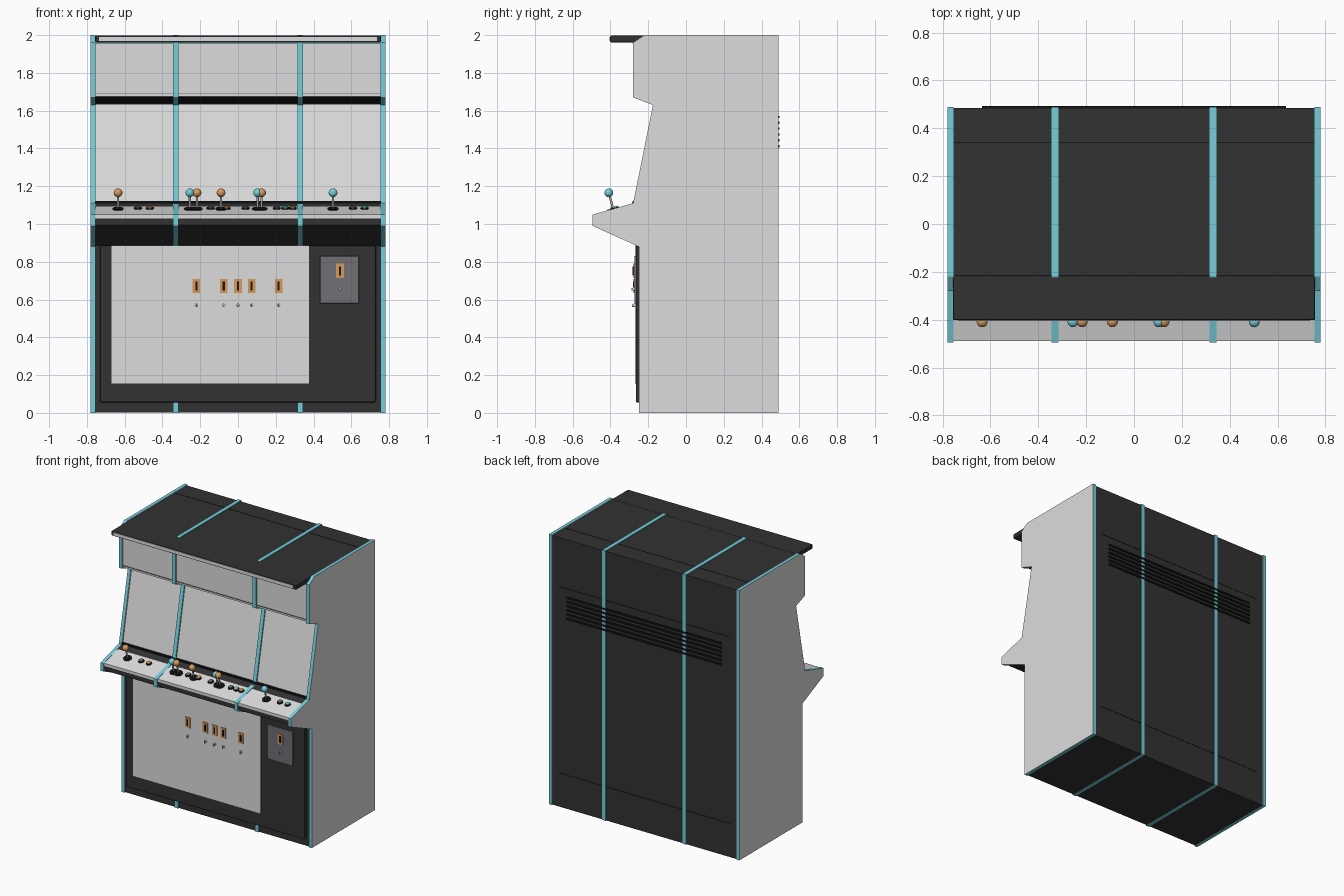
import bpy, bmesh, math
from mathutils import Vector, Matrix

cube = bpy.data.objects.get("Cube")
if cube:
    bpy.data.objects.remove(cube, do_unlink=True)


def material(name, r, g, b):
    m = bpy.data.materials.new(name)
    m.use_nodes = True
    m.diffuse_color = (r, g, b, 1)
    bsdf = m.node_tree.nodes["Principled BSDF"]
    bsdf.inputs["Base Color"].default_value = (r, g, b, 1)
    bsdf.inputs["Roughness"].default_value = 0.6
    return m


LIGHT = material("light grey", 0.72, 0.72, 0.73)
DARK = material("charcoal", 0.032, 0.032, 0.032)
BLACK = material("black", 0.008, 0.008, 0.008)
TEAL = material("teal", 0.18, 0.62, 0.70)
ORANGE = material("orange", 0.68, 0.32, 0.10)
SLATE = material("slate grey", 0.16, 0.16, 0.18)
METAL = material("metal", 0.5, 0.5, 0.5)


def finish(name, bm, *mats):
    bmesh.ops.recalc_face_normals(bm, faces=bm.faces)
    mesh = bpy.data.meshes.new(name)
    bm.to_mesh(mesh)
    bm.free()
    for m in mats:
        mesh.materials.append(m)
    ob = bpy.data.objects.new(name, mesh)
    bpy.context.collection.objects.link(ob)
    return ob


def prism(name, profile, x0, x1, cap_mat, rim_mat):
    """Extrude a (y, z) outline along x; caps and rim take their own colour."""
    bm = bmesh.new()
    base = bm.faces.new([bm.verts.new((x0, y, z)) for y, z in profile])
    out = bmesh.ops.extrude_face_region(bm, geom=[base])["geom"]
    moved = [v for v in out if isinstance(v, bmesh.types.BMVert)]
    bmesh.ops.translate(bm, verts=moved, vec=(x1 - x0, 0, 0))
    bm.normal_update()
    for f in bm.faces:
        f.material_index = 0 if abs(f.normal.x) > 0.9 else 1
    return finish(name, bm, cap_mat, rim_mat)


def box(name, x, y, z, mat, bevel=0):
    bm = bmesh.new()
    bmesh.ops.create_cube(bm, size=1)
    for v in bm.verts:
        v.co = Vector([(r[0] + r[1]) / 2 + c * (r[1] - r[0]) for r, c in zip((x, y, z), v.co)])
    ob = finish(name, bm, mat)
    if bevel:
        mod = ob.modifiers.new("bevel", "BEVEL")
        mod.width = bevel
        mod.segments = 2
    return ob


def slab(name, a, b, depth, mat, half=0.757):
    """Sheet between two (y, z) points, thickened into the cabinet."""
    a, b = Vector(a), Vector(b)
    d = (b - a).normalized()
    n = Vector((d.y, -d.x)) * depth
    return prism(name, [a, b, b + n, a + n], -half, half, mat, mat)


def smooth(ob):
    bpy.ops.object.select_all(action="DESELECT")
    ob.select_set(True)
    bpy.context.view_layer.objects.active = ob
    bpy.ops.object.shade_smooth_by_angle()


def cylinder(name, frame, r, h0, h1, mat, r2=None):
    bm = bmesh.new()
    bmesh.ops.create_cone(bm, cap_ends=True, segments=20, radius1=r, radius2=r if r2 is None else r2,
                          depth=h1 - h0, matrix=frame @ Matrix.Translation((0, 0, (h0 + h1) / 2)))
    smooth(finish(name, bm, mat))


# Cabinet side panels and dividers, all cut to one outline
outline = [(0.49, 0), (0.49, 2), (-0.22, 2), (-0.28, 1.96), (-0.28, 1.67), (-0.175, 1.63),
           (-0.28, 1.11), (-0.495, 1.05), (-0.495, 0.99), (-0.25, 0.88), (-0.25, 0)]
for side, word in ((1, "left"), (-1, "right")):
    prism(word + "_side_panel", outline, side * 0.755, side * 0.78, LIGHT, TEAL)
    prism(word + "_divider", outline, side * 0.33 - 0.014, side * 0.33 + 0.014, TEAL, TEAL)

# Dark carcass filling the bays
inner = [(0.484, 0.001), (0.484, 1.994), (-0.22, 1.994), (-0.262, 1.955), (-0.262, 1.68),
         (-0.158, 1.642), (-0.262, 1.118), (-0.484, 1.038), (-0.484, 0.995),
         (-0.242, 0.887), (-0.242, 0.001)]
prism("carcass", inner, -0.757, 0.757, DARK, DARK)

# Marquee, screens and control panel
slab("marquee_panel", (-0.268, 1.675), (-0.268, 1.957), 0.02, LIGHT)
box("marquee_retainer", (-0.755, 0.755), (-0.272, -0.262), (1.687, 1.692), SLATE)
slab("marquee_underside", (-0.163, 1.637), (-0.268, 1.675), 0.012, BLACK)
slab("screen_glass", (-0.267, 1.122), (-0.165, 1.632), 0.02, LIGHT)
slab("control_panel", (-0.489, 1.05), (-0.277, 1.108), 0.015, LIGHT)
box("control_panel_lip", (-0.757, 0.757), (-0.489, -0.47), (1.03, 1.05), LIGHT)
box("screen_base_strip", (-0.757, 0.757), (-0.282, -0.255), (1.106, 1.122), BLACK)

# Overhanging canopy with lit front strip
box("canopy", (-0.757, 0.757), (-0.402, -0.215), (1.962, 1.997), DARK, 0.006)
box("canopy_front_strip", (-0.735, 0.735), (-0.405, -0.398), (1.969, 1.991), LIGHT)
box("canopy_trim", (-0.757, 0.757), (-0.282, -0.262), (1.956, 1.963), TEAL)

# Lower front: door, pale panel and coin hatch
box("front_door", (-0.73, 0.73), (-0.266, -0.235), (0.055, 0.885), DARK, 0.008)
box("front_panel", (-0.67, 0.375), (-0.271, -0.26), (0.155, 0.885), LIGHT)
box("coin_hatch", (0.435, 0.64), (-0.273, -0.26), (0.58, 0.83), SLATE, 0.003)


def coin_slot(i, x, z, lock_z, y):
    tag = str(i)
    box("coin_plate_" + tag, (x - 0.02, x + 0.02), (y - 0.006, y), (z - 0.038, z + 0.038), ORANGE)
    box("coin_slit_" + tag, (x - 0.006, x + 0.006), (y - 0.009, y), (z - 0.024, z + 0.024), BLACK)
    facing = Matrix.Translation((x, y, lock_z)) @ Matrix.Rotation(math.pi / 2, 4, "X")
    cylinder("coin_lock_" + tag, facing, 0.009, 0, 0.008, LIGHT)
    box("lock_key_" + tag, (x - 0.002, x + 0.002), (y - 0.016, y), (lock_z - 0.01, lock_z + 0.004), METAL)


for i, x in enumerate((-0.22, -0.075, 0, 0.072, 0.215)):
    coin_slot(i, x, 0.672, 0.57, -0.271)
coin_slot(5, 0.54, 0.752, 0.657, -0.273)

# Joysticks and buttons, set square to the sloping control panel
TILT = math.atan2(0.058, 0.212)


def panel_frame(x, y):
    z = 1.05 + (y + 0.489) * math.tan(TILT)
    return Matrix.Translation((x, y, z)) @ Matrix.Rotation(TILT, 4, "X")


def joystick(i, x, mat):
    frame = panel_frame(x, -0.385)
    tag = str(i)
    cylinder("joystick_base_" + tag, frame, 0.03, -0.002, 0.005, BLACK)
    cylinder("joystick_collar_" + tag, frame, 0.017, 0.004, 0.012, BLACK, 0.009)
    cylinder("joystick_shaft_" + tag, frame, 0.006, 0, 0.085, METAL)
    bm = bmesh.new()
    bmesh.ops.create_uvsphere(bm, u_segments=20, v_segments=12, radius=0.023,
                              matrix=frame @ Matrix.Translation((0, 0, 0.09)))
    smooth(finish("joystick_ball_" + tag, bm, mat))


sticks = ((-0.635, ORANGE), (-0.255, TEAL), (-0.217, ORANGE), (-0.09, ORANGE),
          (0.104, TEAL), (0.125, ORANGE), (0.503, TEAL))
for i, (x, mat) in enumerate(sticks):
    joystick(i, x, mat)

buttons = ((-0.53, SLATE), (-0.467, ORANGE), (-0.145, SLATE), (-0.06, ORANGE), (0.04, SLATE),
           (0.205, SLATE), (0.25, TEAL), (0.29, ORANGE), (0.608, SLATE), (0.67, TEAL))
for i, (x, mat) in enumerate(buttons):
    frame = panel_frame(x, -0.375)
    cylinder("button_ring_" + str(i), frame, 0.021, -0.002, 0.006, BLACK)
    cylinder("button_cap_" + str(i), frame, 0.015, 0, 0.012, mat)

# Back: service panel seams and ventilation slats
for name, z in (("upper_back_seam", 1.63), ("lower_back_seam", 0.25)):
    box(name, (-0.7, 0.7), (0.48, 0.486), (z - 0.002, z + 0.002), BLACK)
box("top_seam", (-0.755, 0.755), (0.338, 0.342), (1.99, 1.9955), BLACK)
for i in range(6):
    z = 1.412 + i * 0.031
    box("vent_slat_" + str(i), (-0.635, 0.635), (0.48, 0.494), (z - 0.006, z + 0.006), BLACK)
